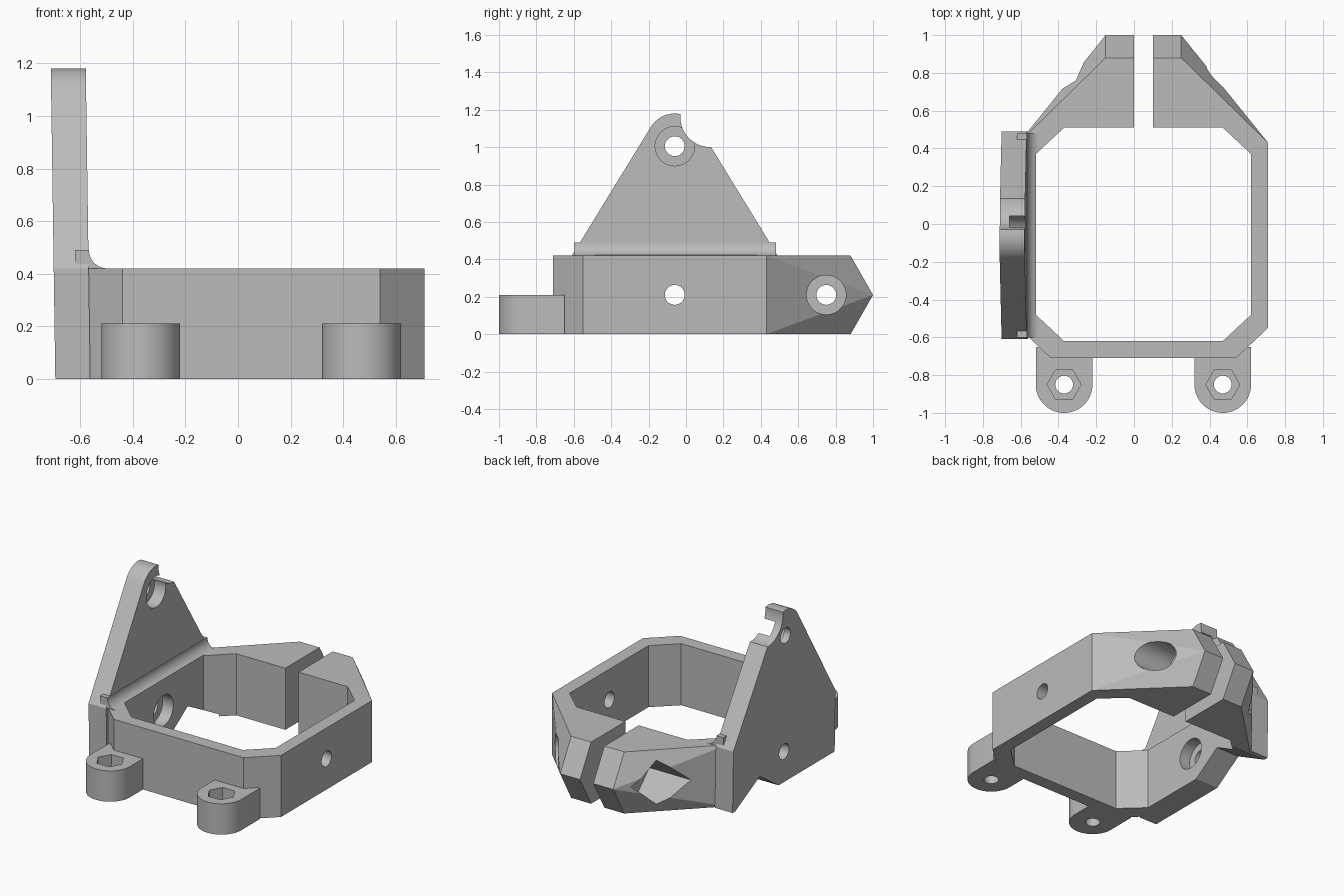
import bpy, bmesh
from math import cos, sin, pi, radians
from mathutils import Vector

cube = bpy.data.objects.get("Cube")
if cube:
    bpy.data.objects.remove(cube, do_unlink=True)

grey = bpy.data.materials.new("plain_grey")
grey.use_nodes = True
grey.diffuse_color = (0.5, 0.5, 0.5, 1)
grey.node_tree.nodes["Principled BSDF"].inputs["Base Color"].default_value = (0.5, 0.5, 0.5, 1)

H = 0.42            # frame height
MID = H / 2
CX = 0.05           # frame centre line


def finish(name, bm):
    bmesh.ops.recalc_face_normals(bm, faces=bm.faces)
    mesh = bpy.data.meshes.new(name)
    bm.to_mesh(mesh)
    bm.free()
    mesh.materials.append(grey)
    ob = bpy.data.objects.new(name, mesh)
    bpy.context.collection.objects.link(ob)
    return ob


def prism(name, outline, axis, a, b):
    """Extrude a 2D outline along an axis from a to b."""
    place = {"x": lambda p: (a, p[0], p[1]),
             "y": lambda p: (p[0], a, p[1]),
             "z": lambda p: (p[0], p[1], a)}[axis]
    bm = bmesh.new()
    face = bm.faces.new([bm.verts.new(place(p)) for p in outline])
    ext = bmesh.ops.extrude_face_region(bm, geom=[face])
    move = Vector([(b - a) if axis == k else 0 for k in "xyz"])
    bmesh.ops.translate(bm, vec=move, verts=[v for v in ext["geom"] if isinstance(v, bmesh.types.BMVert)])
    return finish(name, bm)


def arc(cx, cy, r, start, end, n):
    return [(cx + r * cos(radians(start + (end - start) * i / n)),
             cy + r * sin(radians(start + (end - start) * i / n))) for i in range(n + 1)]


def ngon(cx, cy, r, n=48):
    return arc(cx, cy, r, 0, 360, n)[:-1]


def hull(name, points):
    bm = bmesh.new()
    for p in points:
        bm.verts.new(p)
    bmesh.ops.convex_hull(bm, input=bm.verts)
    bmesh.ops.dissolve_limit(bm, angle_limit=0.01, verts=bm.verts, edges=bm.edges)
    return finish(name, bm)


# Frame block
adds, cuts = [], []
frame = prism("clamp_bracket", [(CX + .66, .43), (CX - .66, .43), (CX - .66, -.55),
              (CX - .49, -.71), (CX + .49, -.71), (CX + .66, -.55)], "z", 0, H)

# Clamp ears, tapering to a pointed back edge
for side, s in (("left", 1), ("right", -1)):
    plan = [(.05, .2), (.66, .2), (.66, .43), (.20, .88), (.05, .88)]
    pts = [(CX + s * x, y, z) for x, y in plan for z in (0, H)]
    pts += [(CX + s * x, 1, MID) for x in (.05, .20)]
    adds.append(hull(side + "_clamp_ear", pts))

# Upright mounting plate, leaning slightly outward
plate = prism("side_plate", [(-.61, 0), (.49, 0), (.49, H)]
              + arc(-.06, 1.03, .15, 30, 150, 20) + [(-.61, H)], "x", -.695, -.562)
for v in plate.data.vertices:
    v.co.x -= 0.0145 * v.co.z
adds.append(plate)

# Fillet between plate and frame
adds.append(prism("plate_fillet", [(-.62, H), (-.497, H)]
                  + arc(-.497, .49, .07, 270, 180, 10)[1:] + [(-.62, .49)], "y", -.6, .48))

# Front screw lugs with nut pockets
for side, x in (("right", -.37), ("left", .47)):
    adds.append(prism(side + "_screw_lug", [(x + .15, -.65)] + [(x - .15, -.65)]
                      + arc(x, -.85, .15, 180, 360, 28), "z", 0, MID))
    cuts.append(prism("nut_pocket", ngon(x, -.85, .09, 6), "z", .11, .4))
    cuts.append(prism("lug_hole", ngon(x, -.85, .047), "z", -.1, .3))

# Central opening
cuts.append(prism("opening", [(CX + sx * x, y) for sx, x, y in (
    (1, .42, .51), (-1, .42, .51), (-1, .57, .37), (-1, .57, -.48),
    (-1, .42, -.62), (1, .42, -.62), (1, .57, -.48), (1, .57, .37))], "z", -.1, .9))

# Side wall holes and inner counterbore
cuts.append(prism("wall_hole", ngon(-.06, MID, .053), "x", -1, 1))
cuts.append(prism("wall_counterbore", ngon(-.06, MID, .105), "x", -.6, -.3))

# Clamp screw hole, head recess and square nut recess
cuts.append(prism("clamp_hole", ngon(.75, MID, .053), "x", -.9, .9))
cuts.append(prism("head_recess", ngon(.75, MID, .105), "x", .25, .9))
cuts.append(prism("square_nut_recess", ngon(.76, MID, .15, 4), "x", -.9, -.15))

# Plate tip: round bite, pivot hole and recess
cuts.append(prism("tip_bite", ngon(.13, 1.16, .16), "x", -1, -.4))
cuts.append(prism("pivot_hole", ngon(-.06, 1.005, .053), "x", -1, -.4))
cuts.append(prism("pivot_recess", ngon(-.06, 1.005, .105), "x", -.66, -.4))

# Notch under the plate wall
cuts.append(prism("bottom_notch", [(.48, -.01), (.2, .14), (-.02, -.01)], "x", -.9, -.45))

# Join the parts, cut the openings, and bake the result
for op, parts in (("UNION", adds), ("DIFFERENCE", cuts)):
    for part in parts:
        mod = frame.modifiers.new(part.name, "BOOLEAN")
        mod.operation = op
        mod.solver = "EXACT"
        mod.object = part
deps = bpy.context.evaluated_depsgraph_get()
baked = bpy.data.meshes.new_from_object(frame.evaluated_get(deps))
frame.modifiers.clear()
frame.data = baked
for part in adds + cuts:
    bpy.data.objects.remove(part, do_unlink=True)
baked.materials.clear()
baked.materials.append(grey)
for poly in baked.polygons:
    poly.material_index = 0

bpy.ops.object.select_all(action="DESELECT")
frame.select_set(True)
bpy.context.view_layer.objects.active = frame
bpy.ops.object.shade_smooth_by_angle(angle=radians(20))
